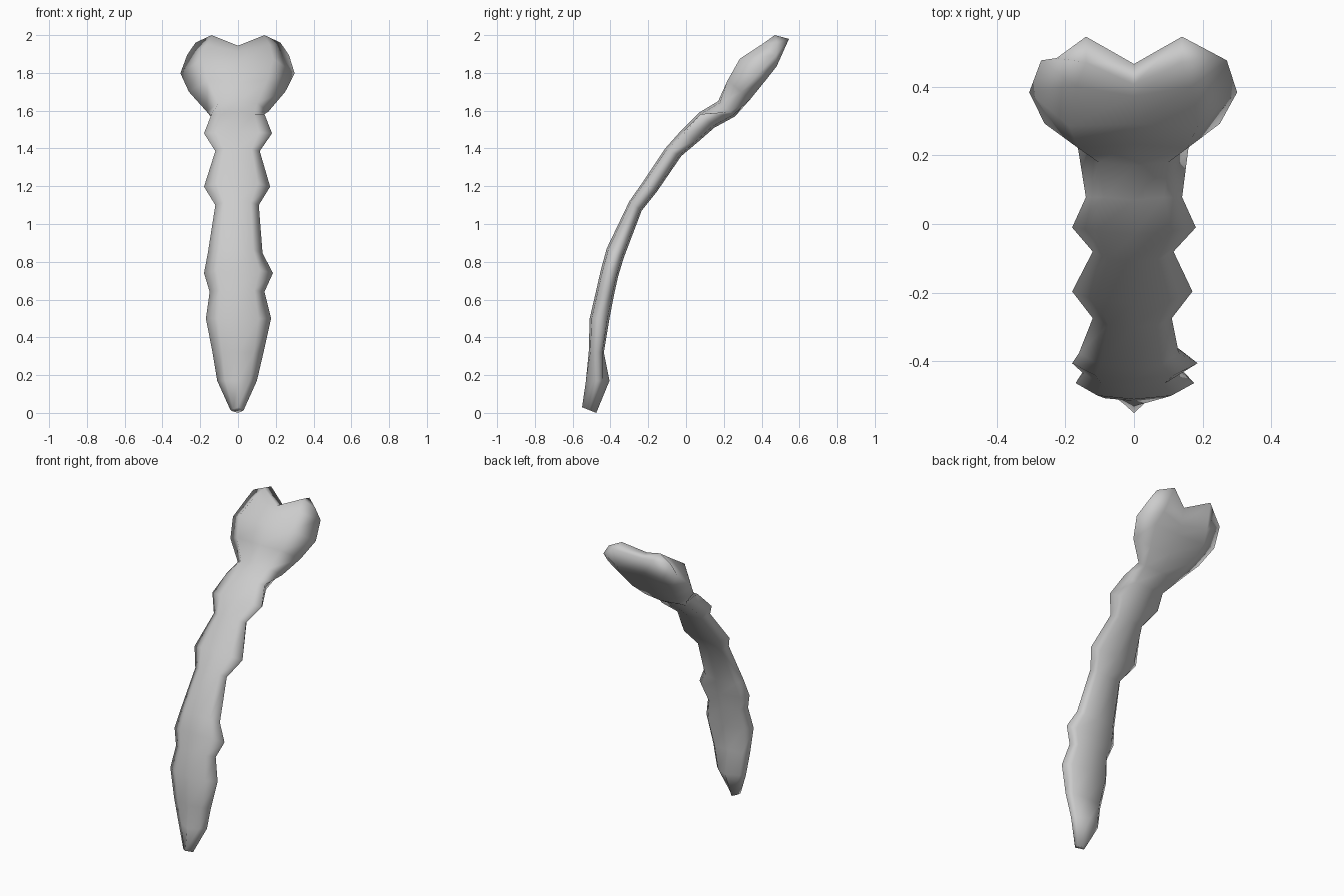
import bpy
import bmesh
from mathutils import Vector

if "Cube" in bpy.data.objects:
    bpy.data.objects.remove(bpy.data.objects["Cube"])

bone_grey = bpy.data.materials.new("bone grey")
bone_grey.use_nodes = True
colour = (0.6, 0.6, 0.6, 1)
bone_grey.diffuse_color = colour
bone_grey.node_tree.nodes["Principled BSDF"].inputs["Base Color"].default_value = colour

# Cross-sections: front y, z, back y, z, half width right, left, forward lean of the rims
blade = [
    (-.55, .03, -.475, 0, .04, .03, 0),
    (-.53, .17, -.405, .17, .11, .10, 0),
    (-.515, .32, -.435, .32, .135, .135, 0),
    (-.51, .5, -.405, .5, .17, .175, .1),
    (-.475, .65, -.38, .63, .15, .14, .1),
    (-.45, .76, -.36, .72, .18, .185, 0),
    (-.42, .87, -.33, .82, .16, .13, 0),
    (-.3, 1.12, -.235, 1.07, .12, .11, .2),
    (-.23, 1.22, -.155, 1.17, .18, .17, .1),
    (-.11, 1.4, -.025, 1.36, .12, .115, .3),
    (-.03, 1.49, .07, 1.44, .18, .18, .6),
    (.07, 1.59, .15, 1.51, .14, .14, .8),
    (.17, 1.65, .26, 1.57, .165, .16, -.4),
]
# Lobed head: the same, then how far the centre and the rims drop
head = [
    (.22, 1.76, .34, 1.66, .26, .25, -.2, 0, 0),
    (.285, 1.875, .425, 1.765, .305, .3, -.4, .01, 0),
    (.4, 1.95, .48, 1.835, .27, .27, -.3, .045, -.03),
    (.47, 2.0, .545, 1.98, .225, .225, -.3, .09, .045),
]


def ring(bm, section, depth, centre, spread):
    """Eight points: rim, front three, rim, back three."""
    fy, fz, by, bz, right, left, lean, dip, fall = section
    front, back = Vector((0, fy, fz)), Vector((0, by, bz))
    mid, half = (front + back) / 2, (front - back) / 2
    down = Vector((0, -.8, -.6))
    layout = [(-1, lean, fall), (-.62, depth, 0), (0, centre, dip), (.62, depth, 0),
              (1, lean, fall), (spread, -depth, 0), (0, -centre, dip), (-spread, -depth, 0)]
    verts = []
    for across, forward, drop in layout:
        x = across * (left if across > 0 else right)
        verts.append(bm.verts.new(mid + half * forward + down * drop + Vector((x, 0, 0))))
    return verts


bm = bmesh.new()
rings = [ring(bm, s + (0, 0), .4 if s[1] < .2 else .8, 1, .75) for s in blade]
rings += [ring(bm, s, 1, .8, .62) for s in head]

# Skin the sections
for a, b in zip(rings, rings[1:]):
    for i in range(8):
        j = (i + 1) % 8
        bm.faces.new((a[i], a[j], b[j], b[i]))

# Close both ends, leaving the notch between the lobes
for r in (rings[0], rings[-1]):
    bm.faces.new((r[0], r[1], r[7]))
    bm.faces.new((r[1], r[2], r[6], r[7]))
    bm.faces.new((r[2], r[3], r[5], r[6]))
    bm.faces.new((r[3], r[4], r[5]))
bmesh.ops.recalc_face_normals(bm, faces=bm.faces[:])
for face in bm.faces:
    face.smooth = True

mesh = bpy.data.meshes.new("breastbone")
bm.to_mesh(mesh)
bm.free()
mesh.materials.append(bone_grey)
breastbone = bpy.data.objects.new("breastbone", mesh)
bpy.context.collection.objects.link(breastbone)
